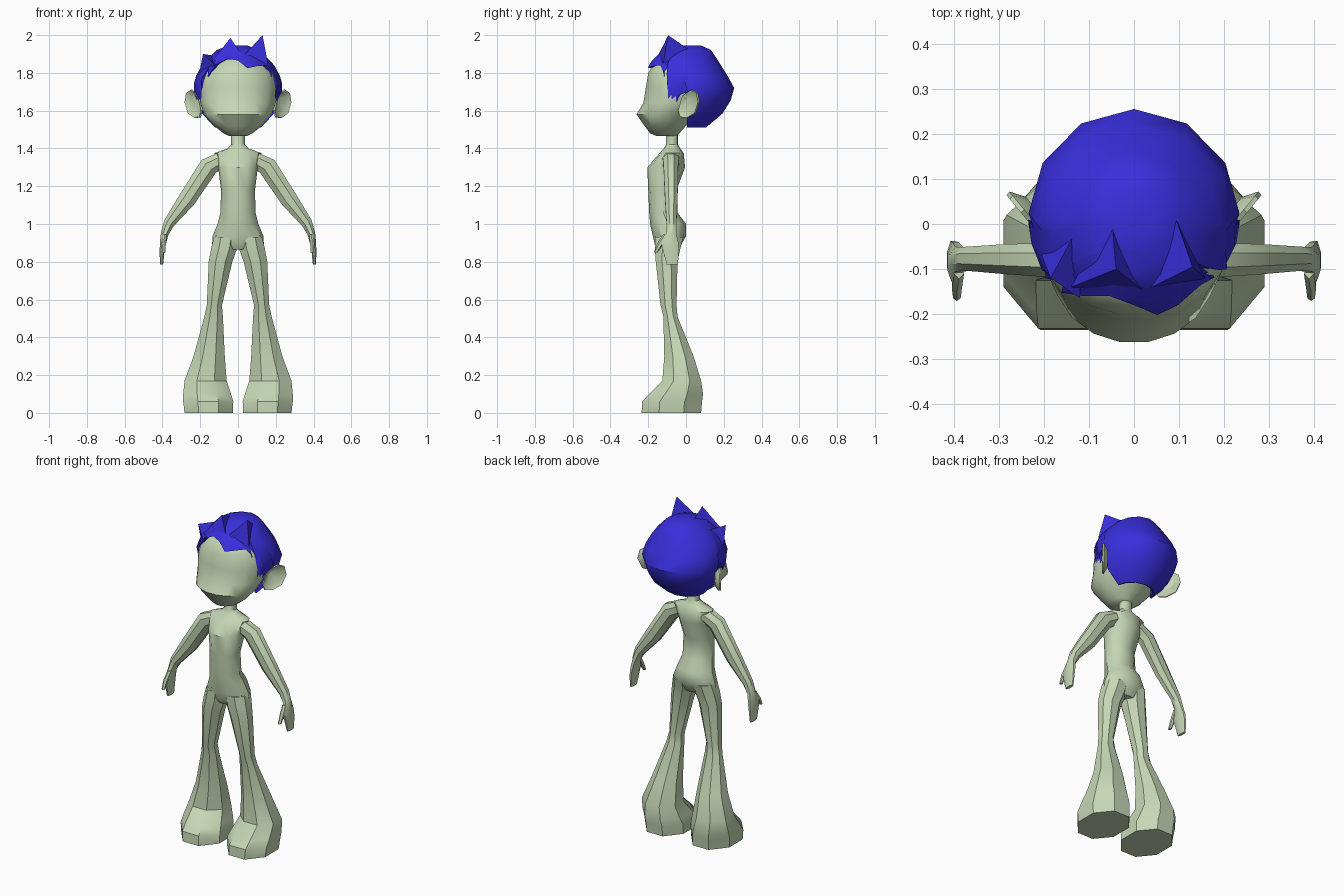
import bpy, bmesh, math
from mathutils import Vector

cube = bpy.data.objects.get("Cube")
if cube:
    bpy.data.objects.remove(cube, do_unlink=True)


def material(name, rgb):
    m = bpy.data.materials.new(name)
    m.use_nodes = True
    m.diffuse_color = (*rgb, 1)
    m.node_tree.nodes["Principled BSDF"].inputs["Base Color"].default_value = (*rgb, 1)
    return m


skin = material("pale green", (0.56, 0.68, 0.46))
blue = material("hair blue", (0.04, 0.028, 0.72))


def loft(name, rings, mat, angle=35):
    """Skin a list of equal-length point rings and cap both ends."""
    bm = bmesh.new()
    rows = [[bm.verts.new(p) for p in ring] for ring in rings]
    n = len(rows[0])
    for a, b in zip(rows, rows[1:]):
        for i in range(n):
            j = (i + 1) % n
            bm.faces.new((a[i], a[j], b[j], b[i]))
    for end in (rows[0], rows[-1]):
        if n > 2:
            bm.faces.new(end)
    bmesh.ops.recalc_face_normals(bm, faces=bm.faces)
    mesh = bpy.data.meshes.new(name)
    bm.to_mesh(mesh)
    bm.free()
    mesh.materials.append(mat)
    ob = bpy.data.objects.new(name, mesh)
    bpy.context.collection.objects.link(ob)
    bpy.ops.object.select_all(action="DESELECT")
    ob.select_set(True)
    bpy.context.view_layer.objects.active = ob
    bpy.ops.object.shade_smooth_by_angle(angle=math.radians(angle))
    return ob


def oval(z, x0, x1, y0, y1, sides, flat=False):
    """Horizontal ring filling the given extents; flat turns a side to the front."""
    turn = math.pi / sides if flat else 0
    k = 1 / math.cos(turn)
    ts = [2 * math.pi * i / sides + turn for i in range(sides)]
    return [Vector(((x0 + x1) / 2 + k * (x1 - x0) / 2 * math.sin(t),
                    (y0 + y1) / 2 + k * (y1 - y0) / 2 * math.cos(t), z)) for t in ts]


def mirrored(rings, s):
    return [[(p[0] * s, p[1], p[2]) for p in ring] for ring in rings]


# Torso and neck: height, half width, front, back
torso = [(.865, .10, -.15, -.04), (.89, .137, -.165, -.025), (.935, .135, -.175, 0),
         (1.0, .108, -.19, 0), (1.06, .093, -.195, -.045), (1.18, .09, -.2, -.05),
         (1.3, .105, -.205, -.005), (1.375, .125, -.14, -.012), (1.4, .055, -.118, -.03),
         (1.42, .037, -.105, -.042), (1.5, .037, -.105, -.042)]
loft("torso", [oval(z, -w, w, f, b, 12) for z, w, f, b in torso], skin)

# Head with a broad protruding muzzle
head = [(1.465, .045, -.155, -.05), (1.48, .075, -.19, -.035), (1.52, .125, -.22, 0),
        (1.58, .177, -.262, .05), (1.64, .197, -.226, .1), (1.72, .205, -.213, .12),
        (1.8, .193, -.2, .12), (1.86, .14, -.165, .1), (1.9, .05, -.08, .03)]
loft("head", [oval(z, -w, w, f, b, 18, True) for z, w, f, b in head], skin, 50)

# Legs flaring into wide feet: height, inner, outer, front, back
leg = [(.93, 0, .128, -.165, -.015), (.87, .005, .142, -.165, -.03), (.8, .03, .155, -.16, -.045),
       (.57, .085, .165, -.135, -.05), (.51, .08, .178, -.12, -.045), (.3, .07, .235, -.115, .04),
       (.17, .06, .283, -.125, .08), (.1, .037, .29, -.195, .09), (.06, .025, .29, -.232, .085),
       (0, .027, .283, -.235, .08)]
# Arm and hand: centre x, y, z, thickness, half depth
arm = [(.07, -.08, 1.35, .04, .045), (.155, -.08, 1.305, .052, .04), (.27, -.078, 1.13, .047, .034),
       (.365, -.077, 1.005, .03, .027), (.388, -.078, .95, .021, .028), (.397, -.085, .9, .017, .046),
       (.402, -.08, .86, .013, .043), (.405, -.072, .785, .009, .03)]
thumb = [(.388, -.1, .945, .012, .02), (.393, -.135, .895, .012, .017), (.393, -.16, .85, .009, .01)]
# Ear outline: distance along the plate, height
ear = [(0, 1.60), (.015, 1.565), (.06, 1.56), (.115, 1.585), (.142, 1.645),
       (.13, 1.695), (.09, 1.712), (.03, 1.68)]


def limb(path, sides=8):
    rings = []
    for i, (x, y, z, r, d) in enumerate(path):
        a, b = path[max(i - 1, 0)], path[min(i + 1, len(path) - 1)]
        across = Vector((b[2] - a[2], 0, a[0] - b[0])).normalized()
        ts = [2 * math.pi * (k + .5) / sides for k in range(sides)]
        rings.append([Vector((x, y, z)) + across * r * 1.06 * math.cos(t)
                      + Vector((0, d * 1.06 * math.sin(t), 0)) for t in ts])
    return rings


def ear_ring(scale, offset):
    along, out = Vector((.63, .77, 0)), Vector((.77, -.63, 0))
    start = Vector((.19, -.04, 0))
    return [start + along * (.07 + (a - .07) * scale) + out * offset
            + Vector((0, 0, 1.635 + (z - 1.635) * scale)) for a, z in ear]


for s, side in ((1, "left"), (-1, "right")):
    loft(side + "_leg", mirrored([oval(*r, 8, True) for r in leg], s), skin)
    loft(side + "_arm", mirrored(limb(arm), s), skin)
    loft(side + "_thumb", mirrored(limb(thumb, 6), s), skin)
    ears = [ear_ring(.55, -.025), ear_ring(1, -.004), ear_ring(.97, .006), ear_ring(.65, -.008)]
    loft(side + "_ear", mirrored(ears, s), skin)

# Hair shell: height, half width, front, back
shell = [(1.945, .05, -.05, .08), (1.92, .115, -.125, .135), (1.84, .193, -.205, .185),
         (1.76, .234, -.225, .235), (1.7, .234, -.222, .265), (1.58, .19, -.2, .19),
         (1.51, .12, -.1, .105)]
# Hem: degrees around from the back, height of the lower edge
hem = [(0, 1.51), (30, 1.51), (60, 1.51), (88, 1.51), (93, 1.7), (104, 1.68), (118, 1.555),
       (123, 1.8), (130, 1.84), (150, 1.835), (165, 1.825), (180, 1.865), (200, 1.875),
       (218, 1.845), (226, 1.78), (232, 1.83), (237, 1.76), (241, 1.62), (256, 1.69),
       (267, 1.7), (272, 1.51), (300, 1.51), (330, 1.51)]


def hair_point(deg, z, scale=1):
    for lo, hi in zip(shell, shell[1:]):
        if z >= hi[0]:
            break
    k = (lo[0] - z) / (lo[0] - hi[0])
    w, f, b = (lo[i] + (hi[i] - lo[i]) * k for i in (1, 2, 3))
    t = math.radians(deg)
    return Vector((w * scale * math.sin(t), (f + b) / 2 + (b - f) / 2 * scale * math.cos(t), z))


rows = 8
top = shell[0][0]
hair = [[hair_point(d, top + (z - top) * (i / rows) ** 1.4) for d, z in hem] for i in range(rows + 1)]
hair.append([hair_point(d, z + .004, .86) for d, z in hem])
hair.append([hair_point(d, max(z, 1.6) + .03, .6) for d, z in hem])
loft("hair", hair, blue, 40)

# Pointed tufts: tip, then base triangle
tufts = {"left_tuft": [(.13, -.095, 2.0), (.02, -.15, 1.88), (.158, -.12, 1.85), (.09, .02, 1.92)],
         "middle_tuft": [(-.04, -.1, 1.985), (-.14, -.14, 1.86), (.03, -.155, 1.88), (-.05, .02, 1.93)],
         "right_tuft": [(-.185, -.12, 1.9), (-.205, -.07, 1.8), (-.12, -.165, 1.84), (-.12, 0, 1.89)]}
for name, (tip, *base) in tufts.items():
    tip = Vector(tip)
    loft(name, [[Vector(p) for p in base], [tip.lerp(Vector(p), .01) for p in base]], blue, 20)
